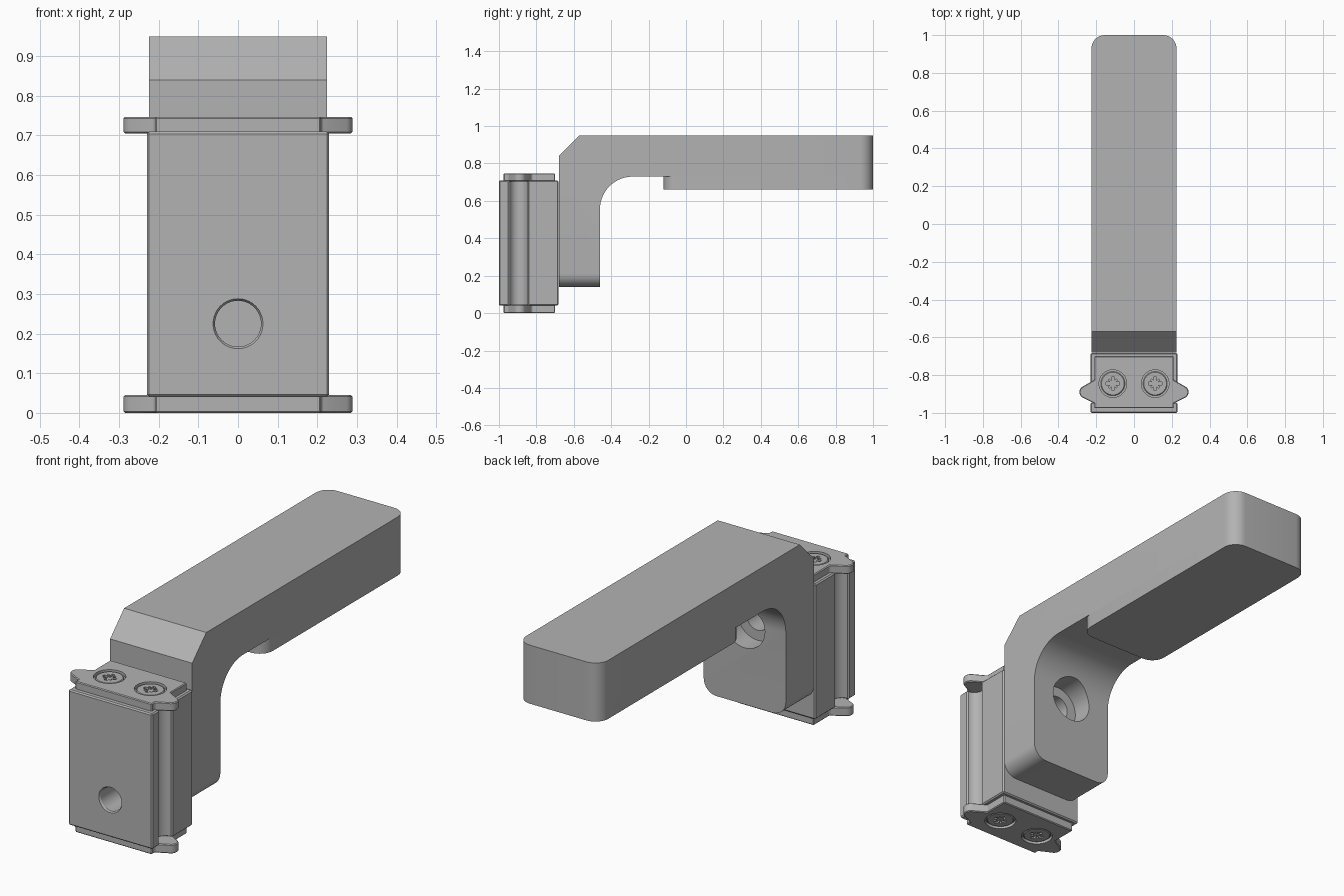
import bpy, bmesh, math
from mathutils import Matrix, Vector

cube = bpy.data.objects.get("Cube")
if cube:
    bpy.data.objects.remove(cube, do_unlink=True)

grey = bpy.data.materials.new("satin grey")
grey.use_nodes = True
COLOUR = (0.45, 0.45, 0.45, 1)
grey.diffuse_color = COLOUR
grey.node_tree.nodes["Principled BSDF"].inputs["Base Color"].default_value = COLOUR


def arc(cx, cy, r, start, end, steps):
    """Points on an arc, angles in degrees."""
    angles = [math.radians(start + (end - start) * i / steps) for i in range(steps + 1)]
    return [(cx + r * math.cos(a), cy + r * math.sin(a)) for a in angles]


def finish(name, bm):
    bmesh.ops.recalc_face_normals(bm, faces=bm.faces)
    mesh = bpy.data.meshes.new(name)
    bm.to_mesh(mesh)
    bm.free()
    mesh.materials.append(grey)
    obj = bpy.data.objects.new(name, mesh)
    bpy.context.collection.objects.link(obj)
    return obj


def prism(name, points, axis, low, high, round_rule=None, radius=0.07):
    """Extrude a 2D outline along x or z, rounding the edges chosen by a rule."""
    bm = bmesh.new()
    place = (lambda p: (low, p[0], p[1])) if axis == "x" else (lambda p: (p[0], p[1], low))
    face = bm.faces.new([bm.verts.new(place(p)) for p in points])
    new = bmesh.ops.extrude_face_region(bm, geom=[face])["geom"]
    step = Vector((high - low, 0, 0) if axis == "x" else (0, 0, high - low))
    bmesh.ops.translate(bm, vec=step, verts=[v for v in new if isinstance(v, bmesh.types.BMVert)])
    bmesh.ops.recalc_face_normals(bm, faces=bm.faces)
    if round_rule:
        edges = [e for e in bm.edges if round_rule(e.verts[0].co, e.verts[1].co)]
        bmesh.ops.bevel(bm, geom=edges, offset=radius, segments=8, profile=0.5, affect="EDGES")
    return finish(name, bm)


def cylinder(name, centre, r1, r2, depth, along_y=False):
    bm = bmesh.new()
    turn = Matrix.Rotation(math.pi / 2, 4, "X") if along_y else Matrix()
    bmesh.ops.create_cone(bm, cap_ends=True, segments=40, radius1=r1, radius2=r2,
                          depth=depth, matrix=Matrix.Translation(centre) @ turn)
    return finish(name, bm)


def apply(obj, mod):
    with bpy.context.temp_override(object=obj, active_object=obj, selected_objects=[obj]):
        bpy.ops.object.modifier_apply(modifier=mod.name)


def cut(obj, *cutters):
    for cutter in cutters:
        mod = obj.modifiers.new("cut", "BOOLEAN")
        mod.operation, mod.solver, mod.object = "DIFFERENCE", "EXACT", cutter
        apply(obj, mod)
        bpy.data.objects.remove(cutter, do_unlink=True)


def soften(obj, width):
    mod = obj.modifiers.new("soft edges", "BEVEL")
    mod.width, mod.segments, mod.limit_method = width, 1, "ANGLE"
    mod.angle_limit = math.radians(40)
    apply(obj, mod)


# Bent arm: leg, inside curve, top bar and chamfered shoulder
HALF = 0.225
profile = [(-0.68, 0.14), (-0.46, 0.14)] + arc(-0.285, 0.555, 0.175, 180, 90, 14)
profile += [(1, 0.73), (1, 0.95), (-0.57, 0.95), (-0.68, 0.84)]


def arm_edges(a, b):
    at_end = a.y > 0.99 and b.y > 0.99 and abs(a.z - b.z) > 0.1
    at_foot = a.z < 0.15 and b.z < 0.15 and abs(a.y - b.y) > 0.1
    return at_end or at_foot


arm = prism("bent_arm", profile, "x", -HALF, HALF, arm_edges)

# Counterbored bolt hole through the leg
cut(arm, cylinder("bore", (0, -0.55, 0.53), 0.06, 0.06, 0.4, True),
    cylinder("counterbore", (0, -0.47, 0.53), 0.11, 0.11, 0.18, True))

# Thicker lower part of the grip
grip = prism("grip_underside",
             [(-HALF, -0.12), (HALF, -0.12), (HALF, 1), (-HALF, 1)], "z", 0.66, 0.73,
             lambda a, b: abs(a.z - b.z) > 0.05)

# Mounting block with a round groove down each side
side = [(0.23, -1)] + arc(0.23, -0.895, 0.05, 270, 90, 14) + [(0.23, -0.682)]
block = prism("mounting_block", side + [(-x, y) for x, y in reversed(side)], "z", 0.04, 0.71)
soften(block, 0.006)
cut(block, cylinder("pin_hole", (0, -0.9, 0.225), 0.058, 0.058, 0.3, True),
    cylinder("pin_chamfer", (0, -1, 0.225), 0.058, 0.068, 0.016, True))

# End plates with ears, and a pair of cross-recessed screws in each
ear = [(0.21, -0.975), (0.21, -0.95)] + arc(0.255, -0.89, 0.034, -55, 55, 8)
ear += [(0.21, -0.825), (0.21, -0.70)]
plate_outline = ear + [(-x, y) for x, y in reversed(ear)]
parts = [arm, grip, block]

for label, low, high, out in (("top", 0.705, 0.747, 1), ("bottom", 0.0, 0.045, -1)):
    plate = prism(label + "_end_plate", plate_outline, "z", low, high)
    soften(plate, 0.004)
    face = high if out > 0 else low
    parts.append(plate)
    for number, x in enumerate((-0.112, 0.112), 1):
        cut(plate, cylinder("seat", (x, -0.845, face), 0.073, 0.073, 0.03))
        screw = cylinder(f"{label}_screw_{number}", (x, -0.845, face - out * 0.012),
                         0.064, 0.064, 0.016)
        soften(screw, 0.004)
        # Driver recess: a broad cross plus a thin diagonal one
        for turn, length, width in ((0, 0.07, 0.016), (90, 0.07, 0.016),
                                    (45, 0.06, 0.008), (135, 0.06, 0.008)):
            bm = bmesh.new()
            bmesh.ops.create_cube(bm, size=1, matrix=(
                Matrix.Translation((x, -0.845, face - out * 0.004))
                @ Matrix.Rotation(math.radians(turn), 4, "Z")
                @ Matrix.Diagonal((length, width, 0.018, 1))))
            cut(screw, finish("slot", bm))
        parts.append(screw)

# Smooth the curved faces and keep the corners crisp
bpy.ops.object.select_all(action="DESELECT")
for part in parts:
    part.select_set(True)
bpy.context.view_layer.objects.active = arm
bpy.ops.object.shade_smooth_by_angle(angle=math.radians(30))
